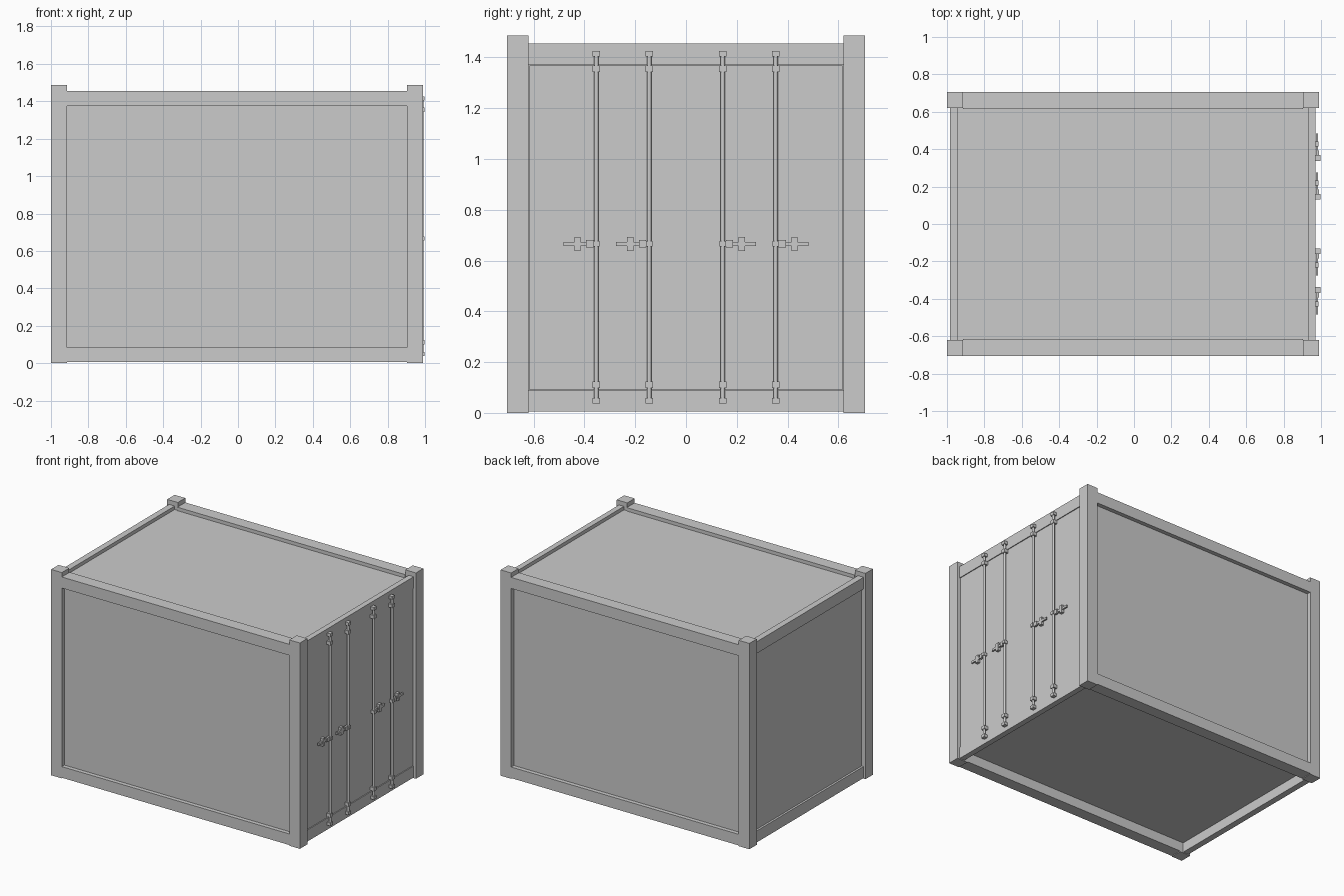
import bpy, bmesh, math
from mathutils import Vector, Matrix

if "Cube" in bpy.data.objects:
    bpy.data.objects.remove(bpy.data.objects["Cube"])


def box(name, x, y, z):
    """Axis-aligned box from three (min, max) ranges."""
    bm = bmesh.new()
    size = Vector((x[1] - x[0], y[1] - y[0], z[1] - z[0]))
    mid = Vector((x[0] + x[1], y[0] + y[1], z[0] + z[1])) / 2
    bmesh.ops.create_cube(bm, size=1, matrix=Matrix.Translation(mid) @ Matrix.Diagonal((*size, 1)))
    return finish(name, bm)


def rod(name, x, y, z, r, n=10):
    """Vertical rod over the z range."""
    bm = bmesh.new()
    bmesh.ops.create_cone(bm, cap_ends=True, segments=n, radius1=r, radius2=r, depth=z[1] - z[0],
                          matrix=Matrix.Translation((x, y, (z[0] + z[1]) / 2)))
    ob = finish(name, bm)
    for p in ob.data.polygons:
        p.use_smooth = abs(p.normal.z) < 0.5
    return ob


def finish(name, bm):
    me = bpy.data.meshes.new(name)
    bm.to_mesh(me)
    bm.free()
    ob = bpy.data.objects.new(name, me)
    bpy.context.collection.objects.link(ob)
    return ob


def span(s, a, b):
    """Range a..b mirrored to the side s."""
    return tuple(sorted((s * a, s * b)))


# Walls, roof and floor
box("container_body", (-0.97, 0.95), (-0.675, 0.675), (0.075, 1.43))

# End beams along the top and bottom of both ends
for end, x in (("rear", (-0.985, -0.94)), ("door", (0.93, 0.97))):
    box(end + "_header_beam", x, (-0.62, 0.62), (1.37, 1.455))
    box(end + "_sill_beam", x, (-0.62, 0.62), (0.005, 0.088))

for s in (-1, 1):
    side = "left" if s < 0 else "right"

    # Corner posts
    for end, x in (("rear", (-1.0, -0.915)), ("door", (0.904, 0.988))):
        box(f"{end}_{side}_corner_post", x, span(s, 0.62, 0.705), (0, 1.487))

    # Long rails
    box(side + "_top_rail", (-0.915, 0.904), span(s, 0.615, 0.705), (1.375, 1.455))
    box(side + "_bottom_rail", (-0.915, 0.904), span(s, 0.62, 0.705), (0.005, 0.085))

    # Door leaf
    box(side + "_door", (0.945, 0.966), span(s, 0, 0.617), (0.09, 1.368))

    # Locking bars with brackets and handles
    for label, y in (("inner", 0.145), ("outer", 0.353)):
        n = f"{side}_{label}"
        rod(n + "_lock_bar", 0.984, s * y, (0.04, 1.425), 0.009)
        for i, (z, h) in enumerate(((0.048, 0.022), (0.111, 0.025), (1.355, 0.025), (1.415, 0.022))):
            box(f"{n}_bracket_{i}", (0.964, 0.996), span(s, y - 0.015, y + 0.015),
                (z - h / 2, z + h / 2))
        box(n + "_handle_hub", (0.972, 0.997), span(s, y - 0.013, y + 0.012), (0.655, 0.677))
        box(n + "_handle_block", (0.974, 0.99), span(s, y + 0.012, y + 0.04), (0.651, 0.681))
        box(n + "_handle", (0.973, 0.984), span(s, y + 0.04, y + 0.13), (0.658, 0.674))
        box(n + "_handle_catch", (0.964, 0.987), span(s, y + 0.062, y + 0.087), (0.638, 0.693))
